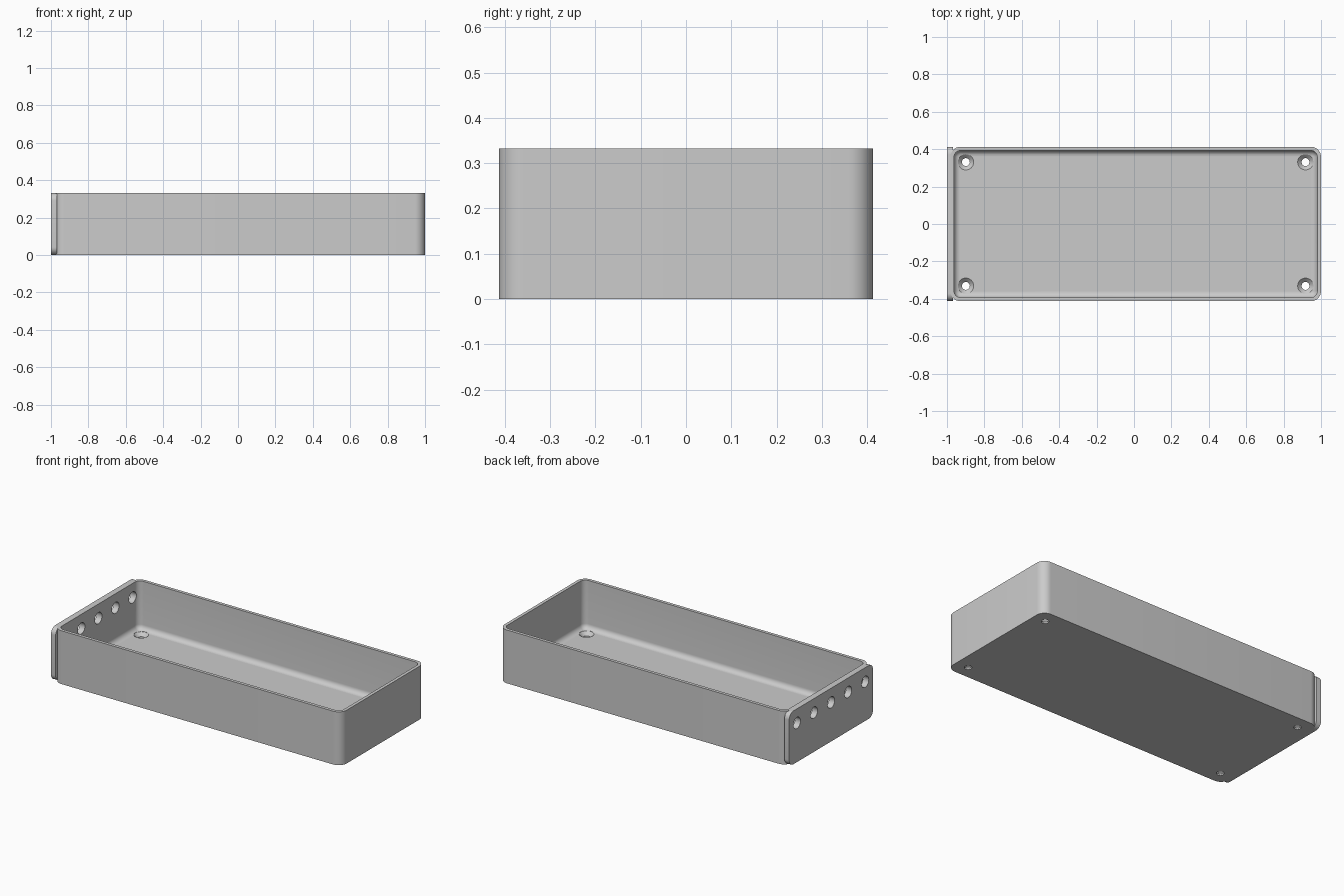
import bpy, bmesh, math
from mathutils import Matrix

cube = bpy.data.objects.get("Cube")
if cube:
    bpy.data.objects.remove(cube, do_unlink=True)

# Overall sizes
HEIGHT, WALL, FLOOR = 0.332, 0.02, 0.03
X0, X1, HALF_Y, CORNER = -0.982, 1.0, 0.413, 0.055
MID, HALF_X = (X0 + X1) / 2, (X1 - X0) / 2
FILLET = 0.032

grey = bpy.data.materials.new("light grey")
grey.use_nodes = True
colour = (0.6, 0.6, 0.6, 1)
grey.diffuse_color = colour
grey.node_tree.nodes["Principled BSDF"].inputs["Base Color"].default_value = colour


def rounded_rect(hx, hy, r, steps=10):
    """Counter-clockwise outline of a rounded rectangle."""
    points = []
    for i, (sx, sy) in enumerate([(1, 1), (-1, 1), (-1, -1), (1, -1)]):
        for k in range(steps + 1):
            a = math.pi / 2 * (i + k / steps)
            points.append((sx * (hx - r) + r * math.cos(a),
                           sy * (hy - r) + r * math.sin(a)))
    return points


def loft(name, sections, matrix=Matrix()):
    """Skin (outline, height) sections, capping both ends."""
    bm = bmesh.new()
    rings = [[bm.verts.new((x, y, z)) for x, y in outline] for outline, z in sections]
    n = len(rings[0])
    for a, b in zip(rings, rings[1:]):
        for i in range(n):
            j = (i + 1) % n
            bm.faces.new((a[i], a[j], b[j], b[i]))
    bm.faces.new(rings[0][::-1])
    bm.faces.new(rings[-1])
    bmesh.ops.recalc_face_normals(bm, faces=bm.faces)
    bm.transform(matrix)
    mesh = bpy.data.meshes.new(name)
    bm.to_mesh(mesh)
    bm.free()
    mesh.materials.append(grey)
    obj = bpy.data.objects.new(name, mesh)
    bpy.context.collection.objects.link(obj)
    return obj


def circle(r, n=32):
    return [(r * math.cos(math.tau * i / n), r * math.sin(math.tau * i / n)) for i in range(n)]


def select_only(obj):
    bpy.ops.object.select_all(action='DESELECT')
    obj.select_set(True)
    bpy.context.view_layer.objects.active = obj


def cut(obj, cutters):
    select_only(obj)
    for cutter in cutters:
        mod = obj.modifiers.new("hole", 'BOOLEAN')
        mod.operation = 'DIFFERENCE'
        mod.solver = 'EXACT'
        mod.object = cutter
        bpy.ops.object.modifier_apply(modifier=mod.name)


# Tray: outer wall, rim, inner wall, filleted floor
outer = rounded_rect(HALF_X, HALF_Y, CORNER)
inner_r = CORNER - WALL
sections = [(outer, 0), (outer, HEIGHT),
            (rounded_rect(HALF_X - WALL, HALF_Y - WALL, inner_r), HEIGHT)]
for k in range(9):
    a = math.pi / 2 * k / 8
    inset = FILLET * (1 - math.cos(a))
    z = FLOOR + FILLET * (1 - math.sin(a))
    sections.append((rounded_rect(HALF_X - WALL - inset, HALF_Y - WALL - inset,
                                  inner_r - inset), z))
tray = loft("tray", sections, Matrix.Translation((MID, 0, 0)))

# End plate, lying against the wall on the -x side
to_x = Matrix(((0, 0, 1, 0), (1, 0, 0, 0), (0, 1, 0, 0), (0, 0, 0, 1)))
plate_outline = rounded_rect(HALF_Y, HEIGHT / 2, 0.042)
plate = loft("end_plate", [(plate_outline, -1.0), (plate_outline, -0.968)],
             Matrix.Translation((0, 0, HEIGHT / 2)) @ to_x)

# Row of five round holes through plate and wall
side_cutters = [loft("side_hole_cutter", [(circle(0.035), -1.1), (circle(0.035), -0.9)],
                     Matrix.Translation((0, 0.168 * i, 0.244)) @ to_x)
                for i in range(-2, 3)]

# Countersunk screw holes in the floor corners
screw = [(circle(0.021), -0.05), (circle(0.021), FLOOR - 0.021),
         (circle(0.042), FLOOR), (circle(0.042), FLOOR + 0.02)]
screw_cutters = [loft("screw_hole_cutter", screw,
                      Matrix.Translation((MID + sx * 0.908, sy * 0.331, 0)))
                 for sx in (-1, 1) for sy in (-1, 1)]

cut(tray, side_cutters + screw_cutters)
cut(plate, side_cutters)
for cutter in side_cutters + screw_cutters:
    bpy.data.objects.remove(cutter, do_unlink=True)

for obj in (tray, plate):
    select_only(obj)
    bpy.ops.object.shade_smooth_by_angle(angle=math.radians(30))
